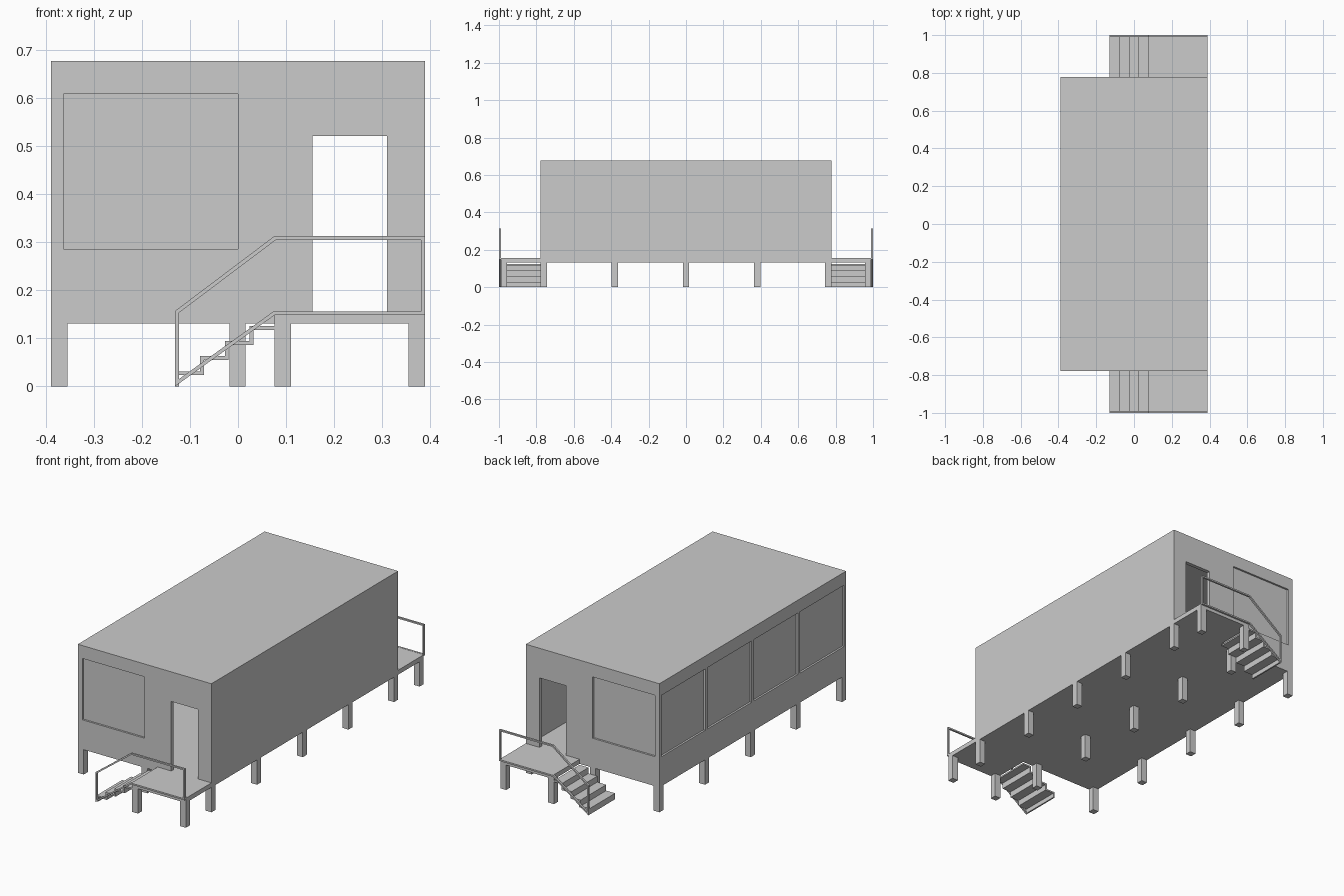
import bpy, bmesh

if "Cube" in bpy.data.objects:
    bpy.data.objects.remove(bpy.data.objects["Cube"])


def finish(name, bm):
    bmesh.ops.recalc_face_normals(bm, faces=bm.faces)
    me = bpy.data.meshes.new(name)
    bm.to_mesh(me)
    bm.free()
    ob = bpy.data.objects.new(name, me)
    bpy.context.collection.objects.link(ob)
    return ob


def box(name, x0, x1, y0, y1, z0, z1):
    bm = bmesh.new()
    bmesh.ops.create_cube(bm, size=1)
    for v in bm.verts:
        v.co = (x1 if v.co.x > 0 else x0,
                y1 if v.co.y > 0 else y0,
                z1 if v.co.z > 0 else z0)
    return finish(name, bm)


def prism(name, pts, y0, y1):
    """Extrude an x-z outline along y."""
    bm = bmesh.new()
    f = bm.faces.new([bm.verts.new((x, y0, z)) for x, z in pts])
    ext = bmesh.ops.extrude_face_region(bm, geom=[f])["geom"]
    for v in ext:
        if isinstance(v, bmesh.types.BMVert):
            v.co.y = y1
    return finish(name, bm)


def frame(name, outer, inner, y0, y1):
    """Closed frame between two matching x-z outlines."""
    bm = bmesh.new()
    rings = [[bm.verts.new((x, y, z)) for x, z in pts]
             for pts, y in ((outer, y0), (inner, y0), (inner, y1), (outer, y1))]
    n = len(outer)
    for r in range(4):
        a, b = rings[r], rings[(r + 1) % 4]
        for i in range(n):
            j = (i + 1) % n
            bm.faces.new((a[i], a[j], b[j], b[i]))
    return finish(name, bm)


def cut(target, *dims):
    cutter = box("cutter", *dims)
    cutter.hide_render = True
    mod = target.modifiers.new("cut", 'BOOLEAN')
    mod.operation, mod.solver, mod.object = 'DIFFERENCE', 'EXACT', cutter
    bpy.context.view_layer.objects.active = target
    bpy.ops.object.modifier_apply(modifier=mod.name)
    bpy.data.objects.remove(cutter)


X, Y, W = 0.389, 0.777, 0.02      # half width, half length, wall thickness
FLOOR, BASE, TOP = 0.155, 0.131, 0.677
D = 0.01                          # window recess depth
LEG = 0.034

# Hollow cabin with a door and a recessed window in each end
cabin = box("cabin", -X, X, -Y, Y, BASE, TOP)
cut(cabin, -X + W, X - W, -Y + W, Y - W, FLOOR, TOP - W)
for s in (-1, 1):
    ya, yb = sorted((s * (Y - 0.1), s * (Y + 0.1)))
    cut(cabin, 0.155, 0.31, ya, yb, FLOOR, 0.521)
    ya, yb = sorted((s * (Y - D), s * (Y + 0.1)))
    cut(cabin, -0.363, 0.0, ya, yb, 0.286, 0.609)

# Four recessed windows along the left side
for i in range(4):
    yc = (i - 1.5) * 0.385
    cut(cabin, -X - 0.1, -X + D, yc - 0.1825, yc + 0.1825, 0.286, 0.609)

# Support legs under the cabin
for i, x in enumerate((-X + LEG / 2, -0.001, X - LEG / 2)):
    for j in range(5):
        y = (j - 2) * 0.38
        box(f"cabin_leg_{i}_{j}", x - LEG / 2, x + LEG / 2,
            y - LEG / 2, y + LEG / 2, 0, BASE)

# Zigzag stair profile, thin treads and risers
X0, X1, T, RISE = -0.131, 0.076, 0.008, 0.0313
RUN = (X1 - X0) / 4
upper, lower = [(X0, 0)], [(X0 + T, 0)]
for i in range(4):
    z = RISE * (i + 1)
    upper += [(X0 + RUN * i, z), (X0 + RUN * (i + 1), z)]
    lower += [(X0 + RUN * i + T, z - T), (X0 + RUN * (i + 1) + T, z - T)]
lower[-1] = (X1, RISE * 4 - T)
stair_profile = upper + lower[::-1]

# Railing outline
rail_out = [(X0, 0), (0.076, 0.148), (X, 0.148), (X, 0.313), (0.076, 0.313), (X0, 0.157)]
rail_in = [(X0 + T, 0.015), (0.074, 0.156), (X - T, 0.156), (X - T, 0.305),
           (0.079, 0.305), (X0 + T, 0.153)]

# Landing, stairs and railing at each end
for s, end in ((-1, "front"), (1, "back")):
    def span(a, b):
        return sorted((s * a, s * b))
    box(f"{end}_landing", X1, X, *span(Y, 0.99), BASE, FLOOR)
    for k, x in enumerate((X1, X - LEG)):
        box(f"{end}_landing_leg_{k}", x, x + LEG, *span(0.99 - LEG, 0.99), 0, BASE)
    prism(f"{end}_stairs", stair_profile, *span(Y, 0.99))
    frame(f"{end}_railing", rail_out, rail_in, *span(0.99, 1.0))
